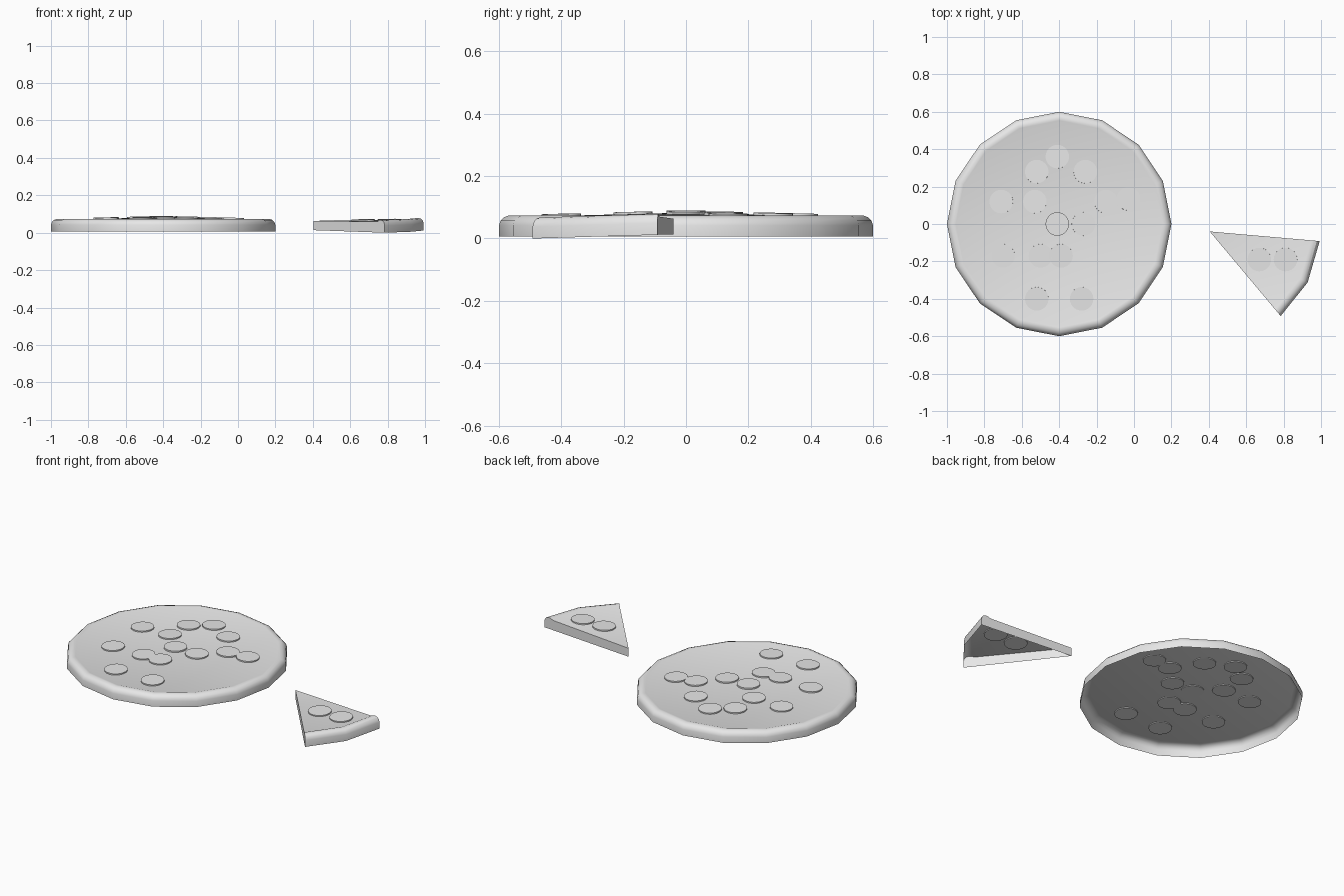
import bpy, bmesh, math
from mathutils import Vector

if "Cube" in bpy.data.objects:
    bpy.data.objects.remove(bpy.data.objects["Cube"])

grey = bpy.data.materials.new("plain_grey")
grey.use_nodes = True
grey.diffuse_color = (0.8, 0.8, 0.8, 1)
grey.node_tree.nodes["Principled BSDF"].inputs["Base Color"].default_value = (0.8, 0.8, 0.8, 1)


def finish(bm, name, location=(0, 0, 0), angle=30):
    mesh = bpy.data.meshes.new(name)
    bm.to_mesh(mesh)
    bm.free()
    mesh.materials.append(grey)
    obj = bpy.data.objects.new(name, mesh)
    bpy.context.collection.objects.link(obj)
    obj.location = location
    bpy.ops.object.select_all(action="DESELECT")
    obj.select_set(True)
    bpy.context.view_layer.objects.active = obj
    bpy.ops.object.shade_smooth_by_angle(angle=math.radians(angle))
    return obj


def revolve(bm, profile, angles, closed):
    """Sweep (radius, height) points round z; the last point is the centre."""
    centre = bm.verts.new((0, 0, profile[-1][1]))
    rows = [[bm.verts.new((r * math.cos(a), r * math.sin(a), z)) for r, z in profile[:-1]]
            for a in angles]
    pairs = list(zip(rows, rows[1:]))
    if closed:
        pairs.append((rows[-1], rows[0]))
    for p, q in pairs:
        for i in range(len(p) - 1):
            bm.faces.new((p[i], q[i], q[i + 1], p[i + 1]))
        bm.faces.new((p[-1], q[-1], centre))
    return rows, centre


def topping(name, x, y, z, normal, radius=0.063, depth=0.012):
    bm = bmesh.new()
    bmesh.ops.create_cone(bm, cap_ends=True, segments=24, radius1=radius,
                          radius2=radius, depth=depth)
    obj = finish(bm, name, (x, y, z))
    obj.rotation_mode = "QUATERNION"
    obj.rotation_quaternion = Vector((0, 0, 1)).rotation_difference(Vector(normal))
    return obj


# Whole pie: rounded crust and gently domed top, open underneath
CX, RADIUS, SIDES = -0.4, 0.6, 16
EDGE_Z, CENTRE_Z, DOUGH_R = 0.069, 0.083, 0.54
crust = [(RADIUS, 0.007), (RADIUS, 0.042), (0.595, 0.057), (0.584, 0.068),
         (0.568, 0.074), (0.553, 0.073), (DOUGH_R, EDGE_Z)]
bm = bmesh.new()
revolve(bm, crust + [(0, CENTRE_Z)], [math.tau * i / SIDES for i in range(SIDES)], True)
finish(bm, "whole_pie", (CX, 0, 0))

# Round toppings lying on the dome
slope = (CENTRE_Z - EDGE_Z) / DOUGH_R
spots = [(-0.41, 0.36), (-0.52, 0.28), (-0.26, 0.28), (-0.71, 0.12), (-0.53, 0.12),
         (-0.15, 0.12), (-0.03, 0.135), (-0.41, 0.0), (-0.27, 0.0), (-0.70, -0.17),
         (-0.50, -0.17), (-0.39, -0.17), (-0.52, -0.40), (-0.28, -0.40)]
for n, (x, y) in enumerate(spots):
    d = Vector((x - CX, y, 0))
    r = d.length
    tilt = d.normalized() * slope if r > 0.05 else Vector((0, 0, 0))
    topping(f"pie_topping_{n + 1}", x, y, CENTRE_Z - slope * r + 0.001,
            tilt + Vector((0, 0, 1)))

# Cut slice: two crust segments with flat cut sides, tipped slightly to the front
TIP, TIP_Z, LEAN = Vector((0.405, -0.04, 0)), 0.05, 0.03
slice_profile = [(0.59, 0), (0.59, 0.038), (0.585, 0.053), (0.575, 0.063),
                 (0.56, 0.067), (0.545, 0.065), (0.53, 0.058), (0, TIP_Z)]
bm = bmesh.new()
rows, tip = revolve(bm, slice_profile, [math.radians(a) for a in (-50, -27.5, -5)], False)
foot = bm.verts.new((0, 0, 0))
bm.faces.new([foot] + rows[0] + [tip])
bm.faces.new([tip] + rows[-1][::-1] + [foot])


def lean(y):
    return LEAN * (y + 0.49)


for v in bm.verts:
    v.co.z += lean(v.co.y + TIP.y)
finish(bm, "cut_slice", TIP)

# Toppings on the slice
for n, (x, y) in enumerate([(0.67, -0.19), (0.81, -0.19)]):
    r = (Vector((x, y, 0)) - TIP).length
    topping(f"slice_topping_{n + 1}", x, y, TIP_Z + 0.015 * r + lean(y) + 0.001,
            (-0.015, -LEAN, 1))
